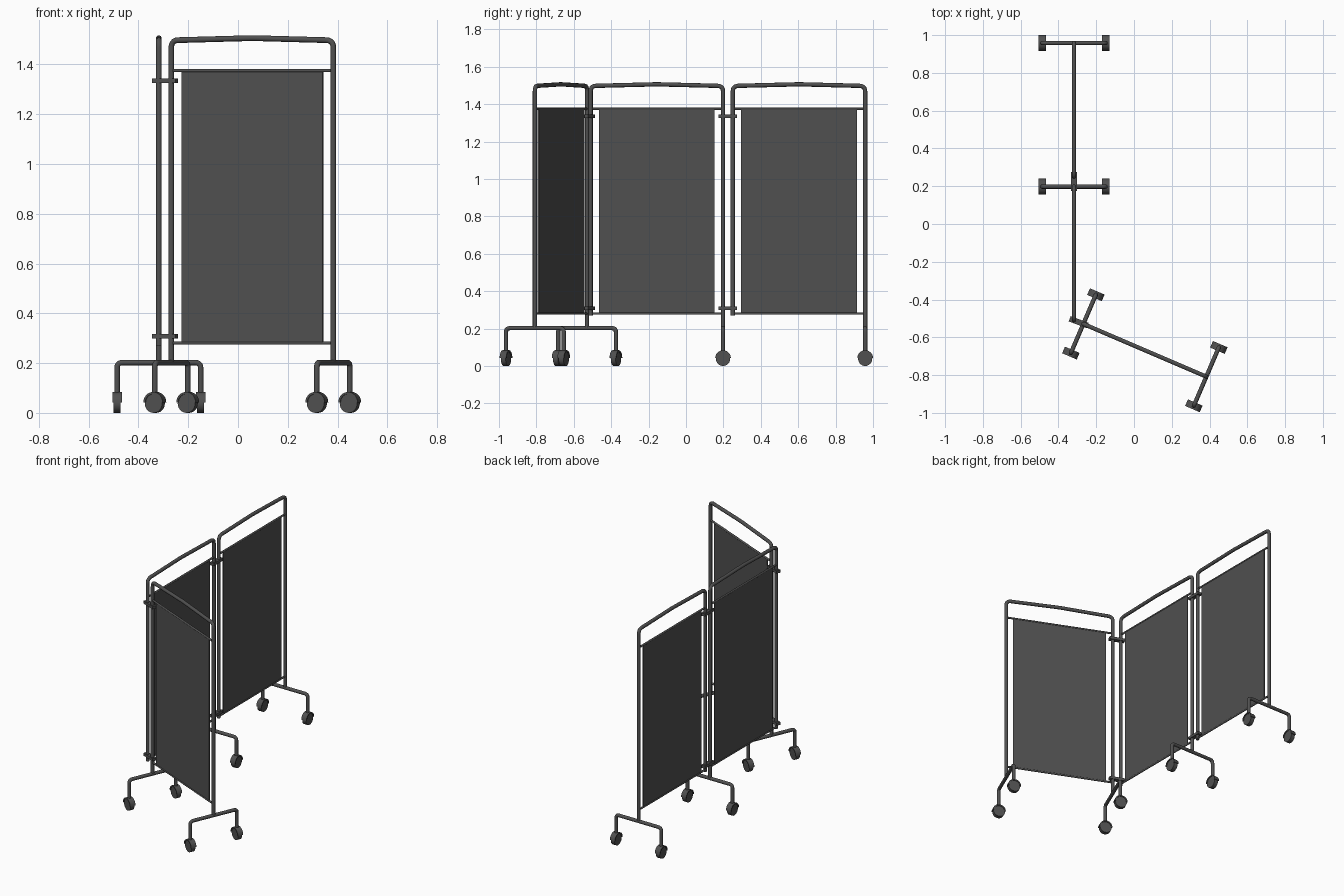
import bpy, bmesh, math
from mathutils import Matrix, Vector

if "Cube" in bpy.data.objects:
    bpy.data.objects.remove(bpy.data.objects["Cube"], do_unlink=True)


def make_material(name, value):
    m = bpy.data.materials.new(name)
    m.use_nodes = True
    colour = (value, value, value, 1)
    m.diffuse_color = colour
    m.node_tree.nodes["Principled BSDF"].inputs["Base Color"].default_value = colour
    return m


GREY = make_material("dark_grey", 0.08)

RADIUS = 0.0115       # main tube radius
TOP, FOOT_Z = 1.497, 0.202
RAIL_LOW, RAIL_HIGH = 0.28, 1.375


def finish(obj, matrix):
    obj.data.materials.append(GREY)
    obj.matrix_world = matrix
    bpy.ops.object.select_all(action='DESELECT')
    obj.select_set(True)
    bpy.context.view_layer.objects.active = obj
    bpy.ops.object.shade_smooth_by_angle(angle=math.radians(40))
    return obj


def rounded(points, bend):
    """Replace the inner corners of a path with smooth bends."""
    pts = [Vector(p) for p in points]
    out = [pts[0]]
    for before, p, after in zip(pts, pts[1:], pts[2:]):
        a = p + (before - p).normalized() * bend
        b = p + (after - p).normalized() * bend
        for i in range(6):
            t = i / 5
            out.append(a * (1 - t) ** 2 + p * 2 * t * (1 - t) + b * t * t)
    return out + [pts[-1]]


def tube(name, points, radius, matrix, bend=0.03):
    curve = bpy.data.curves.new(name, 'CURVE')
    curve.dimensions = '3D'
    curve.bevel_depth = radius
    curve.bevel_resolution = 3
    curve.use_fill_caps = True
    path = rounded(points, bend)
    spline = curve.splines.new('POLY')
    spline.points.add(len(path) - 1)
    for sp, p in zip(spline.points, path):
        sp.co = (*p, 1)
    obj = bpy.data.objects.new(name, curve)
    bpy.context.collection.objects.link(obj)
    bpy.ops.object.select_all(action='DESELECT')
    obj.select_set(True)
    bpy.context.view_layer.objects.active = obj
    bpy.ops.object.convert(target='MESH')
    return finish(bpy.context.object, matrix)


def from_bmesh(name, bm, matrix):
    bmesh.ops.recalc_face_normals(bm, faces=bm.faces)
    mesh = bpy.data.meshes.new(name)
    bm.to_mesh(mesh)
    bm.free()
    obj = bpy.data.objects.new(name, mesh)
    bpy.context.collection.objects.link(obj)
    return finish(obj, matrix)


def box(name, centre, size, matrix):
    bm = bmesh.new()
    bmesh.ops.create_cube(bm, size=1, matrix=Matrix.Translation(centre) @ Matrix.Diagonal((*size, 1)))
    return from_bmesh(name, bm, matrix)


def caster(name, x, y, matrix):
    place = matrix @ Matrix.Translation((x, y, 0.038))
    # wheel with its axle along the foot bar
    bm = bmesh.new()
    bmesh.ops.create_cone(bm, cap_ends=True, segments=24, radius1=0.038, radius2=0.038,
                          depth=0.028, matrix=Matrix.Rotation(math.pi / 2, 4, 'X'))
    from_bmesh(name + "_wheel", bm, place)
    # half-round hood over the wheel
    bm = bmesh.new()
    half = 0.019
    verts = [bm.verts.new((r, s, 0.004)) for r, s in
             ((0.034, -half), (0.042, -half), (0.042, half), (0.034, half))]
    face = bm.faces.new(verts)
    bmesh.ops.spin(bm, geom=[face] + face.edges[:] + verts, cent=(0, 0, 0.004),
                   axis=(0, -1, 0), angle=math.pi, steps=14)
    bmesh.ops.remove_doubles(bm, verts=bm.verts, dist=0.00001)
    # the starting face stays as one end cap when it is still a quad boundary
    holes = [e for e in bm.edges if e.is_boundary]
    if holes:
        bmesh.ops.holes_fill(bm, edges=holes, sides=4)
    from_bmesh(name + "_hood", bm, place)


def foot(name, x, matrix):
    reach = 0.168
    tube(name + "_bar", [(x, -reach, 0.07), (x, -reach, FOOT_Z),
                         (x, reach, FOOT_Z), (x, reach, 0.07)], RADIUS, matrix, 0.022)
    for side, s in (("near", -1), ("far", 1)):
        caster(f"{name}_{side}_caster", x, s * reach, matrix)


def panel(name, start, end, feet):
    """One folding screen section; feet tells which of its two posts stand on the floor."""
    a, b = Vector(start), Vector(end)
    d = b - a
    width = d.length
    m = Matrix.Translation((a.x, a.y, 0)) @ Matrix.Rotation(math.atan2(d.y, d.x), 4, 'Z')
    bottoms = [FOOT_Z if f else 0.27 for f in feet]
    # bent frame tube with a slightly bowed top
    tube(name + "_frame", [(0, 0, bottoms[0]), (0, 0, TOP), (width / 2, 0, TOP + 0.009),
                           (width, 0, TOP), (width, 0, bottoms[1])], RADIUS, m)
    for label, z in (("lower", RAIL_LOW), ("upper", RAIL_HIGH)):
        tube(f"{name}_{label}_rail", [(0, 0, z), (width, 0, z)], 0.0065, m)
    box(name + "_fabric", (width / 2, 0, (RAIL_LOW + RAIL_HIGH) / 2),
        (width - 0.09, 0.007, RAIL_HIGH - RAIL_LOW), m)
    for label, x, standing in zip(("first", "second"), (0, width), feet):
        if standing:
            foot(f"{name}_{label}_foot", x, m)


def hinges(name, start, end):
    """Upper and lower clips that join two neighbouring posts."""
    a, b = Vector(start), Vector(end)
    d = b - a
    c = (a + b) / 2
    m = Matrix.Translation((c.x, c.y, 0)) @ Matrix.Rotation(math.atan2(d.y, d.x), 4, 'Z')
    for label, z in (("lower", 0.308), ("upper", 1.335)):
        box(f"{name}_{label}_clip", (0, 0, z), (d.length + 0.048, 0.03, 0.018), m)


# post positions on the floor plan
SIDE_X = -0.318
back_a, back_b = (SIDE_X, 0.25), (SIDE_X, 0.958)
mid_a, mid_b = (SIDE_X, -0.51), (SIDE_X, 0.198)
front_a, front_b = (-0.268, -0.529), (0.383, -0.808)

panel("back_panel", back_a, back_b, (False, True))
panel("middle_panel", mid_a, mid_b, (False, True))
panel("front_panel", front_a, front_b, (True, True))
hinges("back_hinge", mid_b, back_a)
hinges("front_hinge", mid_a, front_a)
